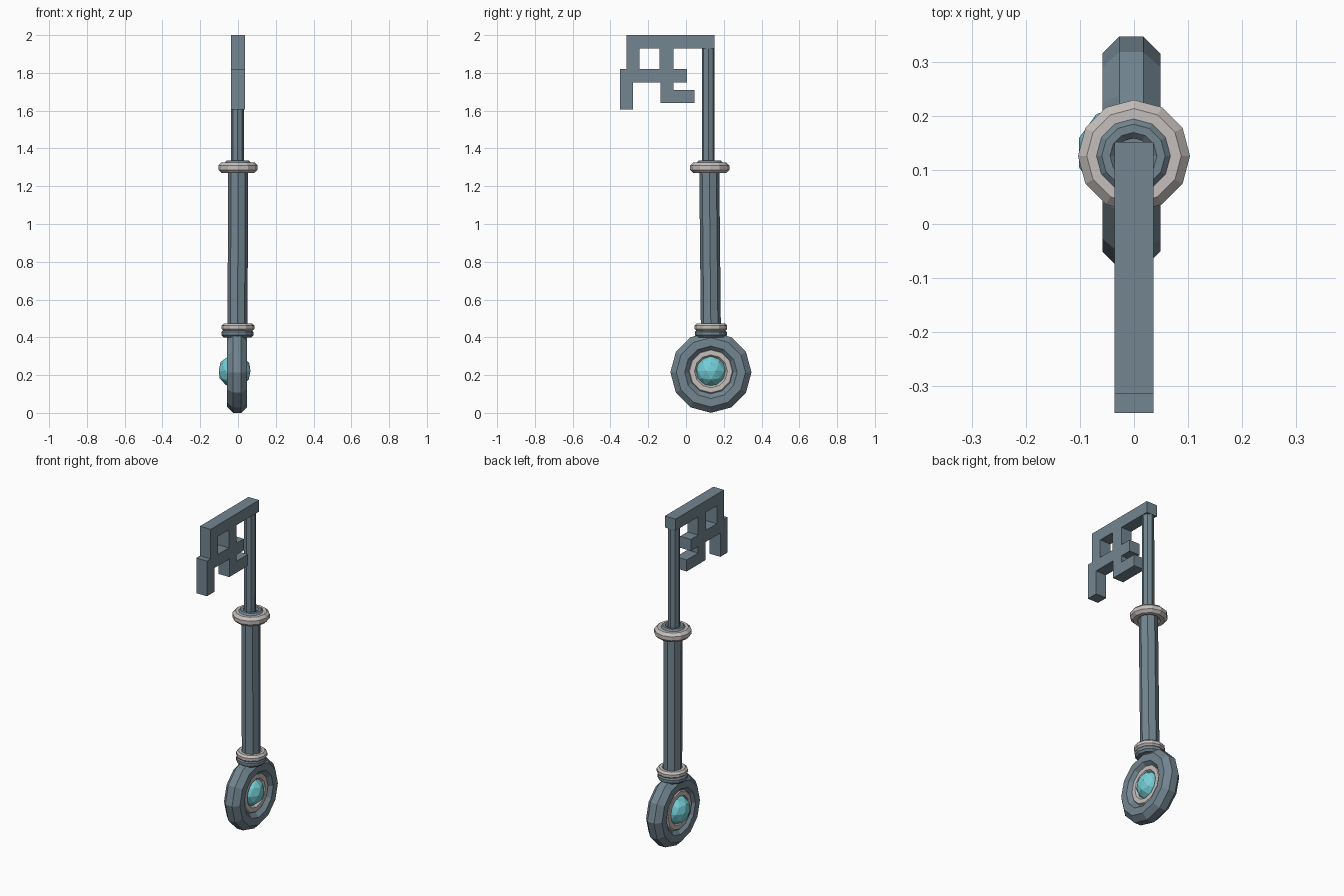
import bpy, bmesh, math
from mathutils import Vector, Matrix

if "Cube" in bpy.data.objects:
    bpy.data.objects.remove(bpy.data.objects["Cube"])


def material(name, rgb):
    m = bpy.data.materials.new(name)
    m.diffuse_color = (*rgb, 1)
    m.use_nodes = True
    m.node_tree.nodes["Principled BSDF"].inputs["Base Color"].default_value = m.diffuse_color
    return m


STEEL = material("blue_steel", (0.17, 0.235, 0.28))
SILVER = material("pale_metal", (0.56, 0.52, 0.50))
GEM = material("turquoise", (0.18, 0.62, 0.68))


def finish(name, bm, mat, matrix):
    bmesh.ops.recalc_face_normals(bm, faces=bm.faces)
    me = bpy.data.meshes.new(name)
    bm.to_mesh(me)
    bm.free()
    me.materials.append(mat)
    ob = bpy.data.objects.new(name, me)
    ob.matrix_world = matrix
    bpy.context.collection.objects.link(ob)
    return ob


def ring(name, mat, centre, major, minor, squash=1.0, segs=12, sides=8, rot=Matrix()):
    # faceted torus with a flat band on its outer rim
    bm = bmesh.new()
    grid = []
    for i in range(segs):
        a = 2 * math.pi * i / segs
        row = []
        for j in range(sides):
            b = 2 * math.pi * (j + 0.5) / sides
            r = major + minor * math.cos(b)
            row.append(bm.verts.new((r * math.cos(a), r * math.sin(a),
                                     squash * minor * math.sin(b))))
        grid.append(row)
    for i in range(segs):
        n = (i + 1) % segs
        for j in range(sides):
            k = (j + 1) % sides
            bm.faces.new((grid[i][j], grid[n][j], grid[n][k], grid[i][k]))
    return finish(name, bm, mat, Matrix.Translation(centre) @ rot)


def rod(name, mat, start, end, radius, sides=8):
    a, b = Vector(start), Vector(end)
    d = b - a
    bm = bmesh.new()
    bmesh.ops.create_cone(bm, cap_ends=True, segments=sides, radius1=radius,
                          radius2=radius, depth=d.length)
    # shear slightly instead of rotating, so the flats keep their heading
    for v in bm.verts:
        t = v.co.z / d.length
        v.co.x += d.x * t
        v.co.y += d.y * t
    return finish(name, bm, mat, Matrix.Translation((a + b) / 2))


# Round bow with inner ring and gem, facing sideways
SIDE = Matrix.Rotation(math.pi / 2, 4, 'Y')
ring("bow_ring", STEEL, (-0.005, 0.132, 0.215), 0.161, 0.058, rot=SIDE)
ring("inner_ring", SILVER, (-0.01, 0.132, 0.22), 0.1, 0.034, squash=1.3, rot=SIDE)

bm = bmesh.new()
bmesh.ops.create_icosphere(bm, subdivisions=2, radius=0.088)
finish("gem", bm, GEM, Matrix.Translation((-0.018, 0.132, 0.222)))

# Two-stage shaft
rod("lower_shaft", STEEL, (-0.003, 0.132, 0.40), (0.001, 0.123, 1.31), 0.053)
rod("upper_shaft", STEEL, (-0.003, 0.118, 1.29), (-0.001, 0.118, 1.95), 0.034)

# Collars
ring("lower_collar_dark", STEEL, (-0.003, 0.132, 0.42), 0.064, 0.022)
ring("lower_collar_pale", SILVER, (0.0, 0.132, 0.453), 0.066, 0.022)
ring("upper_collar_pale", SILVER, (0.0, 0.126, 1.298), 0.076, 0.030)
ring("upper_collar_dark", STEEL, (-0.001, 0.126, 1.317), 0.051, 0.020)

# Key bit: one flat outline with a square window, extruded
outline = [(.152, 2), (-.315, 2), (-.315, 1.82), (-.35, 1.82), (-.35, 1.605),
           (-.28, 1.605), (-.28, 1.75), (-.135, 1.75), (-.135, 1.64),
           (.045, 1.64), (.045, 1.71), (-.065, 1.71), (-.065, 1.75),
           (.005, 1.75), (.005, 1.82), (-.065, 1.82), (-.065, 1.93), (.152, 1.93)]
window = [(-.245, 1.93), (-.245, 1.82), (-.14, 1.82), (-.14, 1.93)]
curve = bpy.data.curves.new("bit_outline", 'CURVE')
curve.dimensions = '2D'
curve.fill_mode = 'BOTH'
curve.extrude = 0.036
for loop in (outline, window):
    s = curve.splines.new('POLY')
    s.points.add(len(loop) - 1)
    for p, (y, z) in zip(s.points, loop):
        p.co = (y, z, 0, 1)
    s.use_cyclic_u = True
curve.materials.append(STEEL)
bit = bpy.data.objects.new("key_bit", curve)
bit.rotation_euler = (math.pi / 2, 0, math.pi / 2)
bpy.context.collection.objects.link(bit)
bpy.context.view_layer.objects.active = bit
bit.select_set(True)
bpy.ops.object.convert(target='MESH')
for poly in bit.data.polygons:
    poly.use_smooth = False
